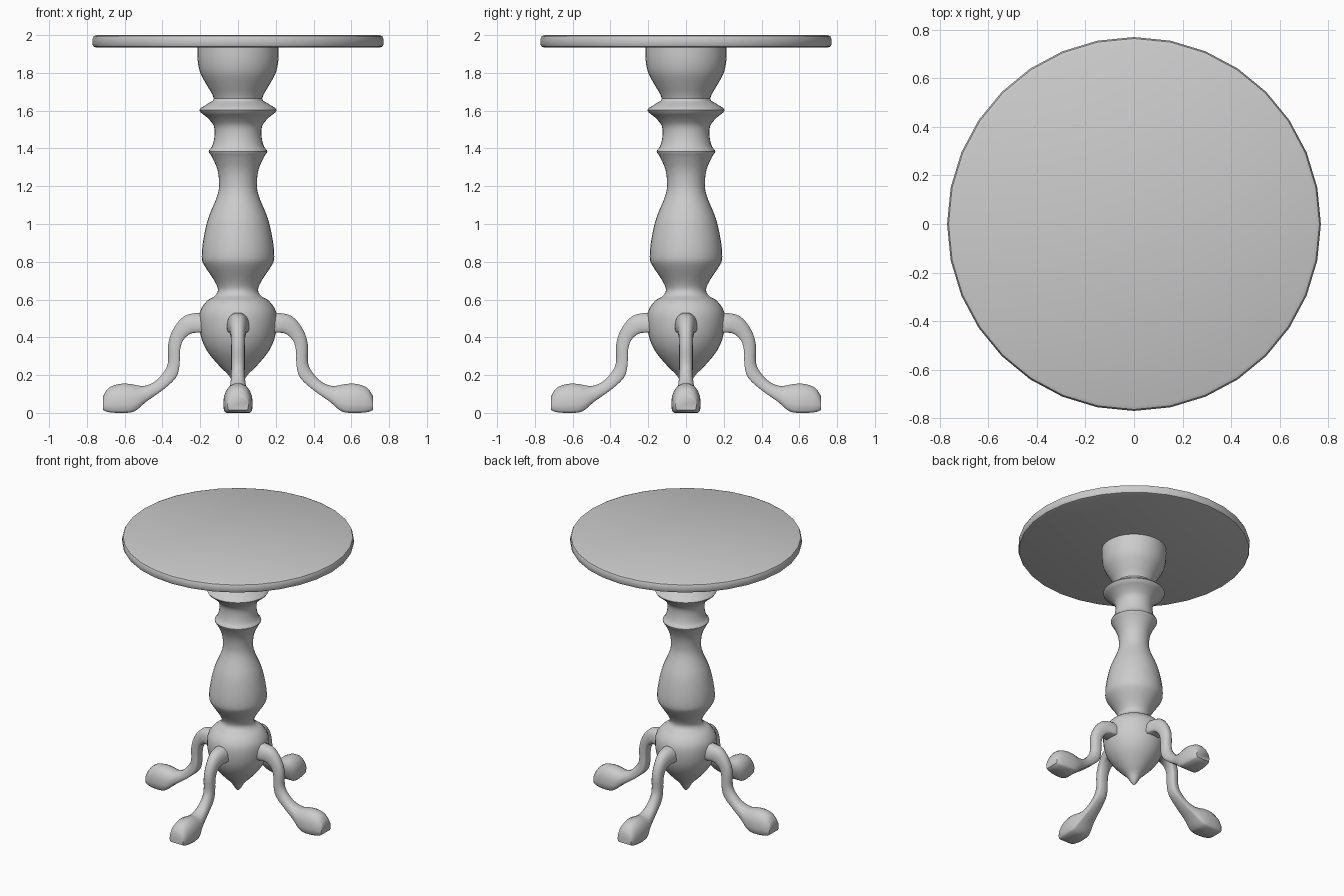
import bpy, bmesh, math
from mathutils import Vector


def smooth_path(points, steps):
    """Catmull-Rom curve through points of any dimension."""
    pts = [Vector(p) for p in points]
    out = []
    for i in range(len(pts) - 1):
        a, b = pts[max(i - 1, 0)], pts[i]
        c, d = pts[i + 1], pts[min(i + 2, len(pts) - 1)]
        for s in range(steps):
            t = s / steps
            out.append(0.5 * (2 * b + (c - a) * t + (2 * a - 5 * b + 4 * c - d) * t ** 2
                              + (3 * b - a - 3 * c + d) * t ** 3))
    return out + [pts[-1]]


def loft(name, rings, angle=40):
    """Skin closed rings of points, cap both ends, shade smooth by angle."""
    bm = bmesh.new()
    loops = [[bm.verts.new(p) for p in ring] for ring in rings]
    n = len(loops[0])
    for lo, hi in zip(loops, loops[1:]):
        for i in range(n):
            j = (i + 1) % n
            bm.faces.new((lo[i], lo[j], hi[j], hi[i]))
    bm.faces.new(loops[0][::-1])
    bm.faces.new(loops[-1])
    bmesh.ops.recalc_face_normals(bm, faces=bm.faces)
    for f in bm.faces:
        f.smooth = True
    mesh = bpy.data.meshes.new(name)
    bm.to_mesh(mesh)
    bm.free()
    mesh.set_sharp_from_angle(angle=math.radians(angle))
    obj = bpy.data.objects.new(name, mesh)
    bpy.context.collection.objects.link(obj)
    return obj


def lathe(name, profile, sides=32):
    turn = [2 * math.pi * i / sides for i in range(sides)]
    return loft(name, [[(r * math.cos(a), r * math.sin(a), z) for a in turn]
                       for r, z in profile])


# Round top with a softened rim
lathe("table_top", [(0.752, 1.935), (0.764, 1.939), (0.77, 1.95), (0.77, 1.98),
                    (0.764, 1.994), (0.75, 2.0)])

# Turned column, from hanging tip to top
column = [(0.004, 0.135), (0.022, 0.155), (0.05, 0.20), (0.10, 0.25), (0.165, 0.33),
          (0.2, 0.42), (0.203, 0.53), (0.165, 0.592), (0.125, 0.617), (0.106, 0.65),
          (0.125, 0.70), (0.178, 0.78), (0.192, 0.825), (0.184, 0.915), (0.158, 1.03),
          (0.115, 1.135), (0.1, 1.2), (0.108, 1.285), (0.138, 1.355), (0.155, 1.385),
          (0.138, 1.41), (0.125, 1.46), (0.128, 1.52), (0.165, 1.565), (0.205, 1.603),
          (0.16, 1.637), (0.128, 1.665), (0.165, 1.735), (0.2, 1.80), (0.214, 1.87),
          (0.215, 1.94)]
lathe("column", smooth_path(column, 3))

# Curved leg stations: outer x, outer z, inner x, inner z, half width
stations = [(0.12, 0.525, 0.12, 0.43, 0.058), (0.20, 0.53, 0.20, 0.425, 0.058),
            (0.285, 0.512, 0.25, 0.42, 0.047), (0.345, 0.44, 0.29, 0.385, 0.038),
            (0.37, 0.36, 0.307, 0.33, 0.036), (0.37, 0.27, 0.31, 0.25, 0.036),
            (0.39, 0.22, 0.33, 0.185, 0.037), (0.43, 0.175, 0.40, 0.12, 0.042),
            (0.465, 0.152, 0.485, 0.06, 0.055), (0.51, 0.142, 0.54, 0.013, 0.070),
            (0.57, 0.153, 0.58, 0.001, 0.077), (0.63, 0.153, 0.64, 0.0, 0.075),
            (0.685, 0.132, 0.69, 0.005, 0.066), (0.714, 0.09, 0.714, 0.015, 0.055)]
# Cross-section with flat inner side and rounded outer side
half = [(0.0, 0.82), (0.08, 0.97), (0.3, 1.0), (0.55, 0.97), (0.75, 0.83),
        (0.92, 0.58), (1.0, 0.25)]
section = half + [(u, -v) for u, v in reversed(half)]

leg_rings = []
for ox, oz, ix, iz, w in smooth_path(stations, 3):
    leg_rings.append([(ix + (ox - ix) * u, w * v, iz + (oz - iz) * u) for u, v in section])

# Four legs around the column
for k, side in enumerate(("right", "back", "left", "front")):
    leg = loft(side + "_leg", leg_rings, 50)
    leg.rotation_euler.z = k * math.pi / 2
